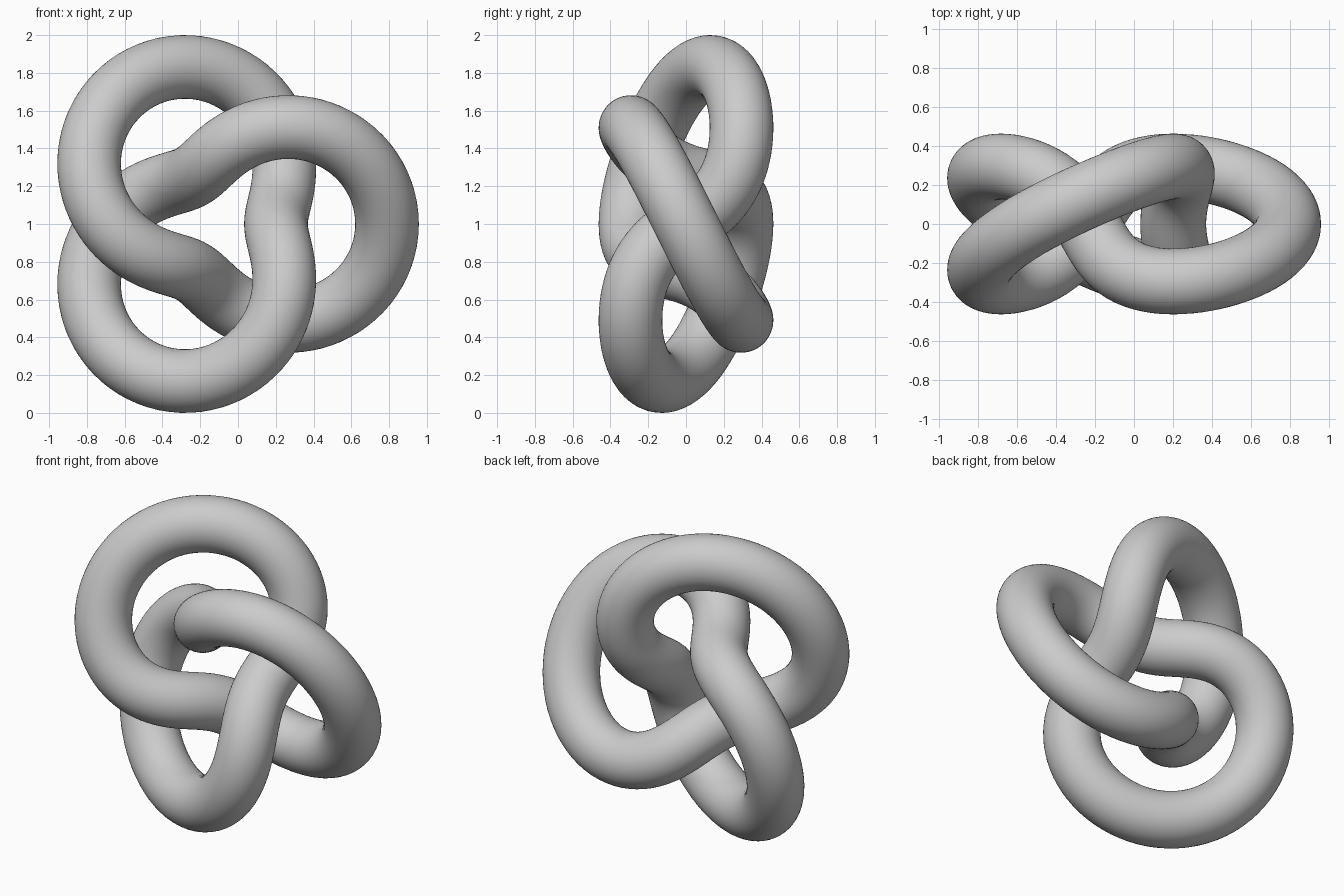
import bpy, bmesh
from math import sin, cos, pi
from mathutils import Vector

if "Cube" in bpy.data.objects:
    bpy.data.objects.remove(bpy.data.objects["Cube"])

S = 0.294        # minor radius of the guiding torus (major radius is 2 * S)
TUBE = 0.1685    # tube radius
CENTRE = Vector((-0.093, 0, 1))
STEPS, SIDES = 256, 40


def knot(t):
    r = S * (2 + cos(3 * t))
    return CENTRE + Vector((r * cos(2 * t), -S * sin(3 * t), r * sin(2 * t)))


# Tube swept along a (2, 3) torus knot, framed by the torus surface normal
bm = bmesh.new()
rings = []
for i in range(STEPS):
    t = 2 * pi * i / STEPS
    tangent = (knot(t + 1e-3) - knot(t - 1e-3)).normalized()
    n = Vector((cos(3 * t) * cos(2 * t), -sin(3 * t), cos(3 * t) * sin(2 * t)))
    n = (n - tangent * n.dot(tangent)).normalized()
    b = tangent.cross(n)
    angles = [2 * pi * j / SIDES for j in range(SIDES)]
    rings.append([bm.verts.new(knot(t) + TUBE * (n * cos(a) + b * sin(a))) for a in angles])

for i in range(STEPS):
    r0, r1 = rings[i], rings[(i + 1) % STEPS]
    for j in range(SIDES):
        k = (j + 1) % SIDES
        bm.faces.new((r0[j], r0[k], r1[k], r1[j])).smooth = True
bmesh.ops.recalc_face_normals(bm, faces=bm.faces)

mesh = bpy.data.meshes.new("trefoil_knot")
bm.to_mesh(mesh)
bm.free()
bpy.context.collection.objects.link(bpy.data.objects.new("trefoil_knot", mesh))
